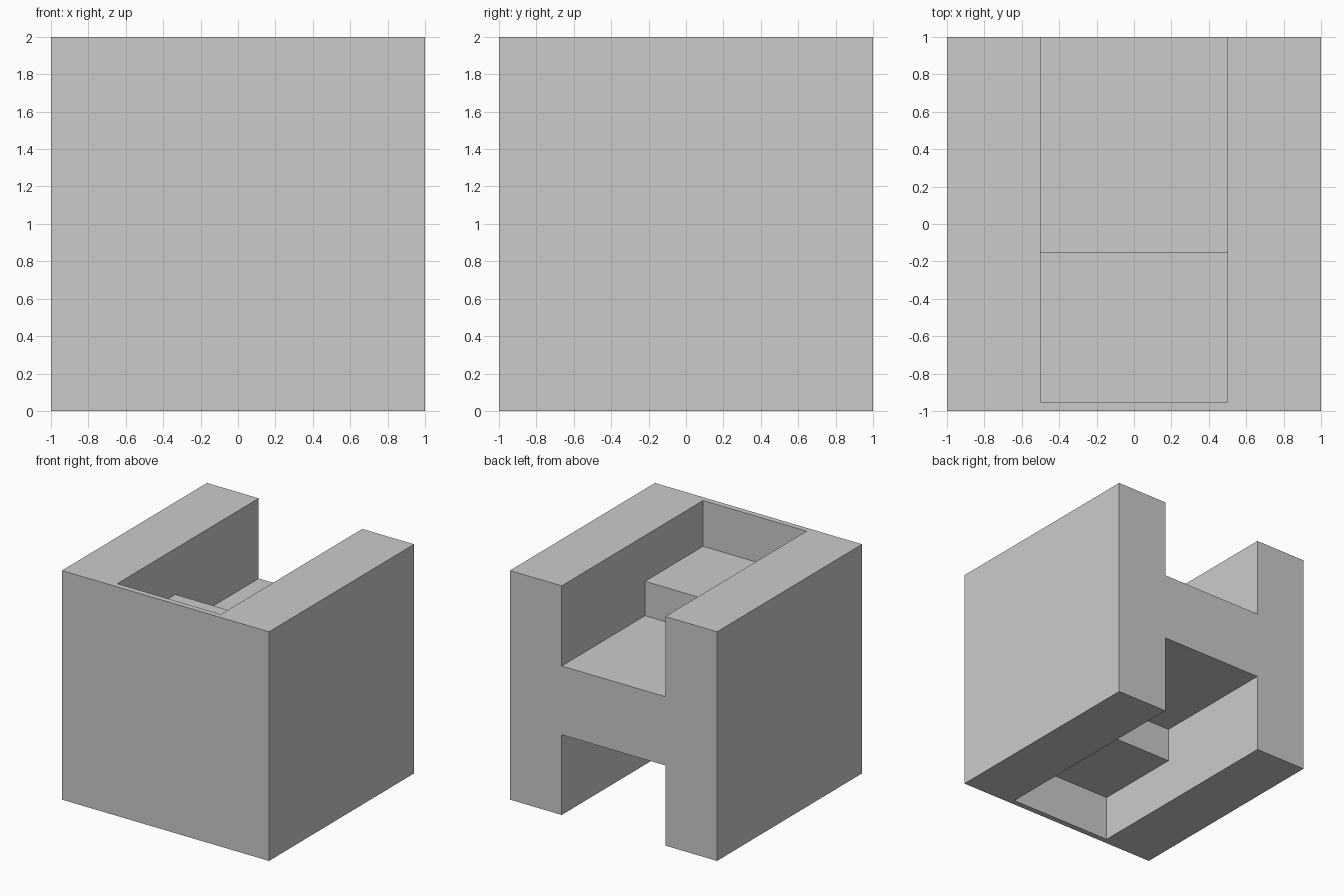
import bpy, bmesh

if "Cube" in bpy.data.objects:
    bpy.data.objects.remove(bpy.data.objects["Cube"])


def make_object(name, bm):
    bmesh.ops.recalc_face_normals(bm, faces=bm.faces)
    mesh = bpy.data.meshes.new(name)
    bm.to_mesh(mesh)
    bm.free()
    obj = bpy.data.objects.new(name, mesh)
    bpy.context.collection.objects.link(obj)
    return obj


def extrude_profile(name, profile, half_width):
    """Extrude a (y, z) profile along x, centred on x = 0."""
    bm = bmesh.new()
    face = bm.faces.new([bm.verts.new((-half_width, y, z)) for y, z in profile])
    ext = bmesh.ops.extrude_face_region(bm, geom=[face])["geom"]
    verts = [v for v in ext if isinstance(v, bmesh.types.BMVert)]
    bmesh.ops.translate(bm, verts=verts, vec=(2 * half_width, 0, 0))
    return make_object(name, bm)


# Block: 2 x 2 x 2 cube standing on the ground
block = extrude_profile("block", [(-1, 0), (1, 0), (1, 2), (-1, 2)], 1)

# Stepped channel, open at the back, mirrored between top and bottom
top_profile = [(-0.95, 2.2), (-0.95, 1.6), (-0.15, 1.6),
               (-0.15, 1.3), (1.2, 1.3), (1.2, 2.2)]
bottom_profile = [(y, 2 - z) for y, z in top_profile]

for name, profile in (("top_channel_cutter", top_profile),
                      ("bottom_channel_cutter", bottom_profile)):
    cutter = extrude_profile(name, profile, 0.5)
    cutter.hide_render = True
    cutter.hide_set(True)
    mod = block.modifiers.new(name, 'BOOLEAN')
    mod.operation = 'DIFFERENCE'
    mod.solver = 'EXACT'
    mod.object = cutter
    bpy.context.view_layer.objects.active = block
    bpy.ops.object.modifier_apply(modifier=mod.name)
    bpy.data.objects.remove(cutter)
